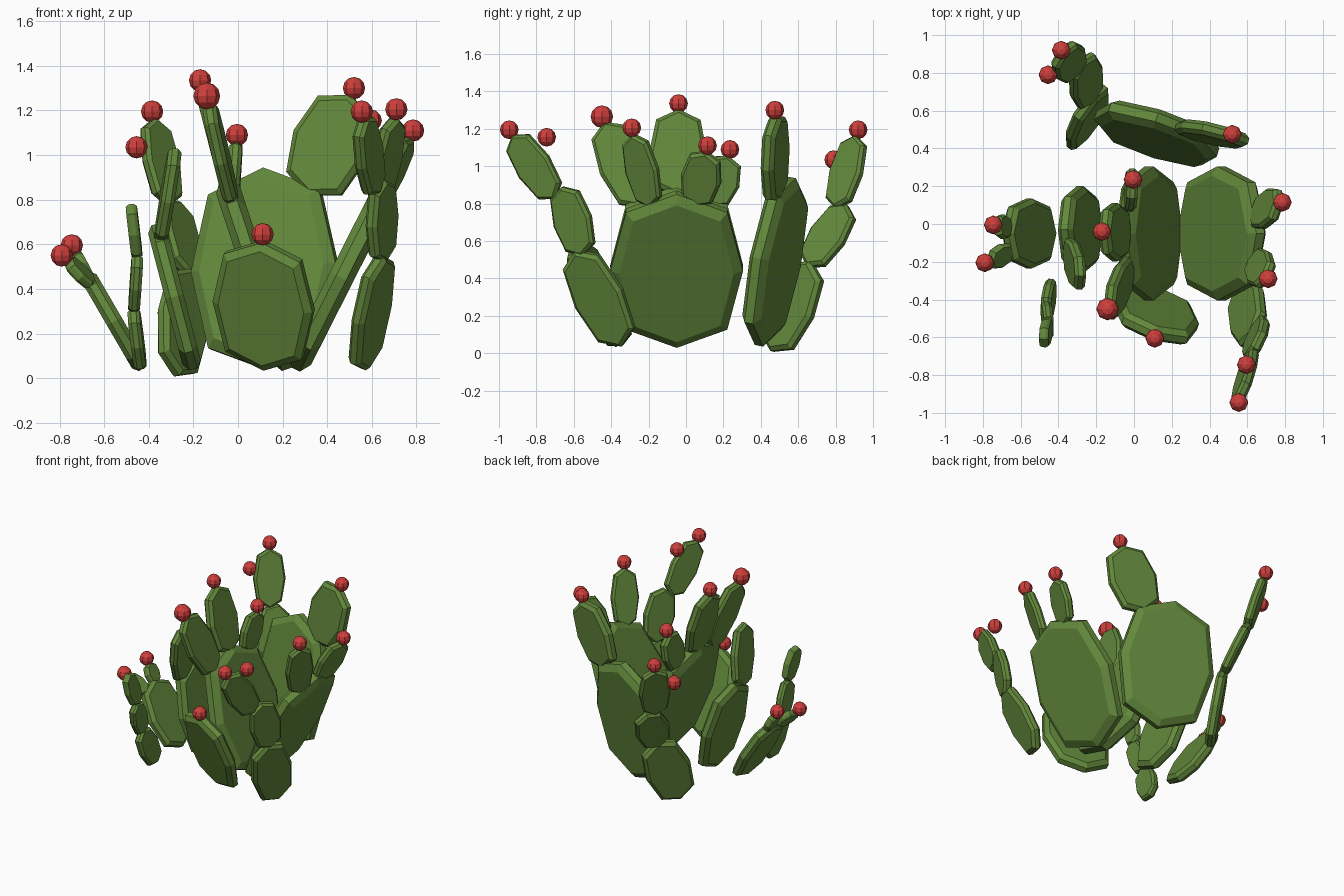
import bpy, bmesh, math
from mathutils import Vector, Matrix

if "Cube" in bpy.data.objects:
    bpy.data.objects.remove(bpy.data.objects["Cube"])


def material(name, rgb):
    m = bpy.data.materials.new(name)
    m.diffuse_color = (*rgb, 1)
    m.use_nodes = True
    m.node_tree.nodes["Principled BSDF"].inputs["Base Color"].default_value = m.diffuse_color
    return m


GREEN = material("cactus green", (0.125, 0.25, 0.045))
RED = material("fruit red", (0.62, 0.05, 0.045))


def finish(bm, name, mat):
    bmesh.ops.recalc_face_normals(bm, faces=bm.faces)
    mesh = bpy.data.meshes.new(name)
    bm.to_mesh(mesh)
    bm.free()
    mesh.materials.append(mat)
    bpy.context.collection.objects.link(bpy.data.objects.new(name, mesh))


def fruit(name, x, y, z, r=.05):
    bm = bmesh.new()
    bmesh.ops.create_uvsphere(bm, u_segments=8, v_segments=6, radius=r,
                              matrix=Matrix.Translation((x, y, z)))
    finish(bm, name, RED)


def rounded(t):
    """Sine with a fuller shoulder, for the octagonal outline."""
    return math.copysign(abs(t) ** .78, t) if abs(t) > 1e-6 else 0


class Pad:
    """Flat chamfered octagonal pad; facing is the heading of its broad side.
    A fruited pad ends just under its fruit, which sits at the given end."""

    def __init__(self, name, base, end, width, facing, fruited=False, size=.05):
        base, tip = Vector(base), Vector(end)
        axis = (tip - base).normalized()
        if fruited:
            fruit(name + "_fruit", *tip, size)
            tip = tip - axis * .035
        self.name, self.facing = name, facing
        self.mid, self.along = (base + tip) / 2, (tip - base) / 2
        a = math.radians(facing)
        n = Vector((math.cos(a), math.sin(a), 0))
        n = (n - axis * n.dot(axis)).normalized()
        self.across = axis.cross(n) * width / 2
        self.build(n * (.034 + .11 * width))

    def build(self, depth):
        bm = bmesh.new()
        inset = .14 * self.across.length
        rings = []
        # chamfered section: inset face, rim, rim, inset face
        for gap, h in ((inset, -.5), (0, -.22), (0, .22), (inset, .5)):
            u = self.across * (1 - gap / self.across.length)
            v = self.along * (1 - gap / self.along.length)
            rings.append([bm.verts.new(self.mid + depth * h
                                       + u * rounded(math.sin(k * math.pi / 4))
                                       + v * rounded(math.cos(k * math.pi / 4)))
                          for k in range(8)])
        bm.faces.new(rings[0])
        bm.faces.new(rings[-1])
        for a, b in zip(rings, rings[1:]):
            for i in range(8):
                j = (i + 1) % 8
                bm.faces.new((a[i], a[j], b[j], b[i]))
        finish(bm, self.name, GREEN)

    def bud(self, name, x, y, z, width, fruited=True, turn=0, size=.05):
        """Grow a smaller pad from the rim of this one."""
        to = Vector((x, y, z)) - self.mid
        u = to.dot(self.across) / self.across.length_squared
        v = to.dot(self.along) / self.along.length_squared
        k = .87 / math.hypot(u, v)
        base = self.mid + self.across * u * k * 1.2 + self.along * v * k
        return Pad(name, base, (x, y, z), width, self.facing + turn, fruited, size)


def ground_pad(name, x, y, end, width, facing, fruited=False, z=.04):
    return Pad(name, (x, y, z), end, width, facing, fruited)


# Front pad
ground_pad("front_pad", .12, -.36, (.11, -.605, .645), .47, -107, True)

# Large right pad with two buds
right = ground_pad("right_pad", .255, -.05, (.67, -.05, .86), .71, 0)
right.bud("right_back_bud", .785, .115, 1.11, .22, turn=-10)
right.bud("right_front_bud", .71, -.29, 1.205, .2, turn=-32)

# Large centre pad with three buds
centre = ground_pad("centre_pad", .22, -.05, (-.06, -.05, .89), .71, 0)
centre.bud("centre_front_bud", -.14, -.45, 1.265, .26, size=.06)
centre.bud("centre_mid_bud", -.17, -.04, 1.335, .31)
centre.bud("centre_back_bud", -.005, .235, 1.09, .22)

# Large back pad with one bud
back = ground_pad("back_pad", .12, .39, (.12, .565, .94), .68, 73)
back.bud("back_bud", .52, .475, 1.3, .36)

# Right front arm
arm = ground_pad("right_arm_low", .56, -.34, (.64, -.59, .55), .3, -30)
arm = arm.bud("right_arm_mid", .645, -.66, .89, .23, False)
arm.bud("right_arm_top", .555, -.945, 1.195, .21)
fruit("right_arm_side_fruit", .595, -.745, 1.155)

# Back left arm
arm = ground_pad("back_left_arm_low", -.275, .46, (-.22, .67, .49), .32, 138, z=.01)
arm = arm.bud("back_left_arm_mid", -.28, .865, .79, .24, False)
arm.bud("back_left_arm_top", -.385, .92, 1.195, .22)
fruit("back_left_arm_side_fruit", -.455, .79, 1.035)

# Left pad with one plain bud
left = ground_pad("left_pad", -.2, -.03, (-.37, -.03, .69), .46, 0)
left.bud("left_bud", -.28, -.275, 1.03, .24, False)

# Far left leaning pad with two small buds
far = ground_pad("far_left_pad", -.43, -.05, (-.68, -.05, .47), .37, 180)
far.bud("far_left_back_bud", -.745, -.005, .595, .13)
far.bud("far_left_front_bud", -.79, -.205, .55, .13)

# Thin front left arm
arm = ground_pad("thin_arm_low", -.435, -.34, (-.47, -.47, .31), .19, 0)
arm = arm.bud("thin_arm_mid", -.45, -.56, .55, .16, False)
arm.bud("thin_arm_top", -.48, -.61, .78, .14, False)
